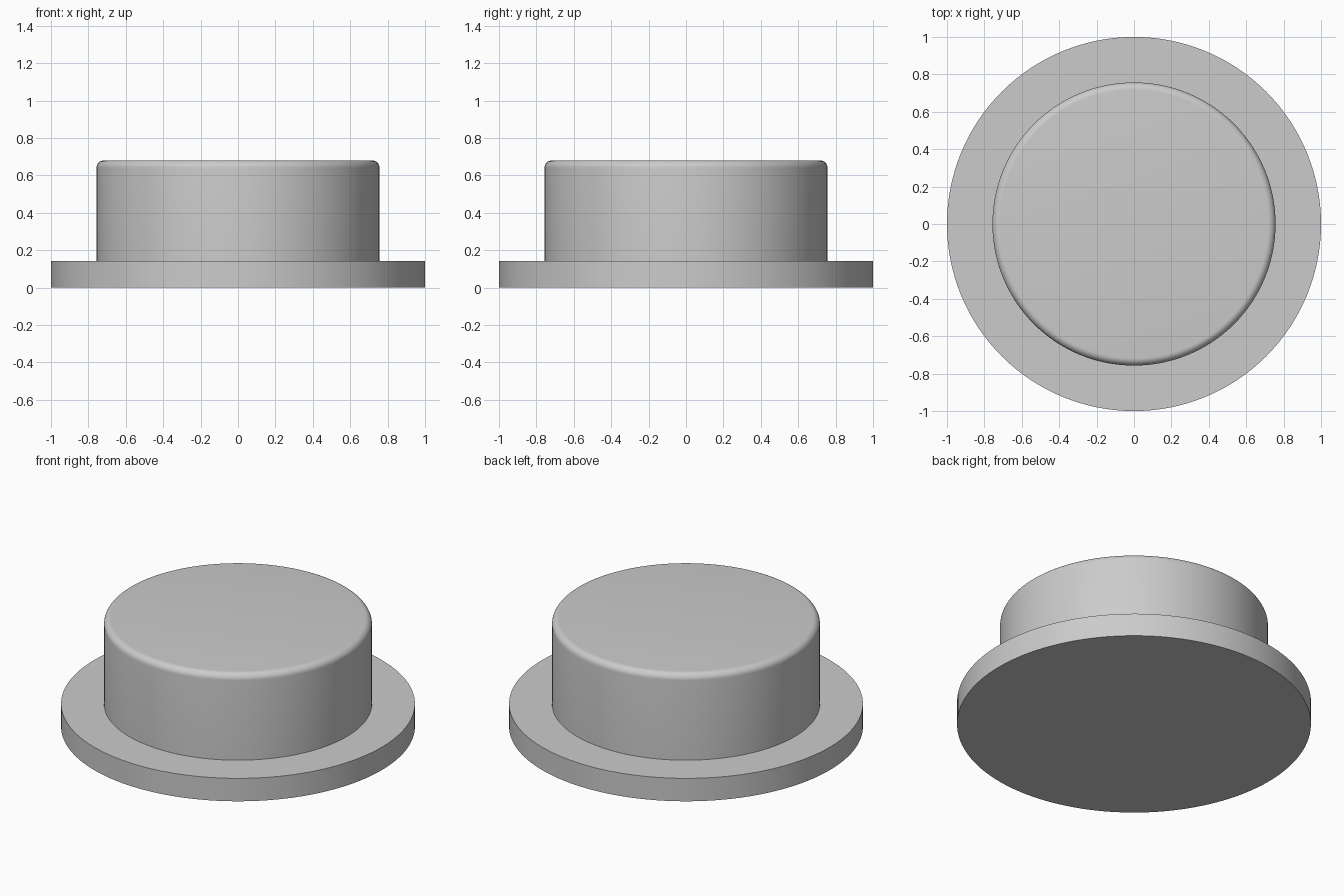
import bpy
import bmesh
from math import pi, sin, cos, radians

SEGMENTS = 128
FLANGE_RADIUS, FLANGE_TOP = 1.0, 0.143
CAP_RADIUS, CAP_TOP, FILLET = 0.757, 0.68, 0.04

cube = bpy.data.objects.get("Cube")
if cube:
    bpy.data.objects.remove(cube, do_unlink=True)

# Plain grey finish
grey = bpy.data.materials.new("plain grey")
grey.use_nodes = True
color = (0.6, 0.6, 0.6, 1.0)
grey.diffuse_color = color
grey.node_tree.nodes["Principled BSDF"].inputs["Base Color"].default_value = color

# Half profile: flat base, wide flange, round cap with a filleted rim
profile = [(0, 0), (FLANGE_RADIUS, 0), (FLANGE_RADIUS, FLANGE_TOP), (CAP_RADIUS, FLANGE_TOP)]
for i in range(9):
    a = i / 8 * pi / 2
    profile.append((CAP_RADIUS - FILLET + FILLET * cos(a), CAP_TOP - FILLET + FILLET * sin(a)))
profile.append((0, CAP_TOP))

# Turn the profile around the vertical axis
bm = bmesh.new()
verts = [bm.verts.new((r, 0, z)) for r, z in profile]
edges = [bm.edges.new(pair) for pair in zip(verts, verts[1:])]
bmesh.ops.spin(bm, geom=verts + edges, cent=(0, 0, 0), axis=(0, 0, 1),
               angle=2 * pi, steps=SEGMENTS)
bmesh.ops.remove_doubles(bm, verts=bm.verts, dist=0.0001)
bmesh.ops.recalc_face_normals(bm, faces=bm.faces)
mesh = bpy.data.meshes.new("flanged_cap")
bm.to_mesh(mesh)
bm.free()
mesh.materials.append(grey)

cap = bpy.data.objects.new("flanged_cap", mesh)
bpy.context.collection.objects.link(cap)
bpy.ops.object.select_all(action="DESELECT")
cap.select_set(True)
bpy.context.view_layer.objects.active = cap
bpy.ops.object.shade_smooth_by_angle(angle=radians(30))
